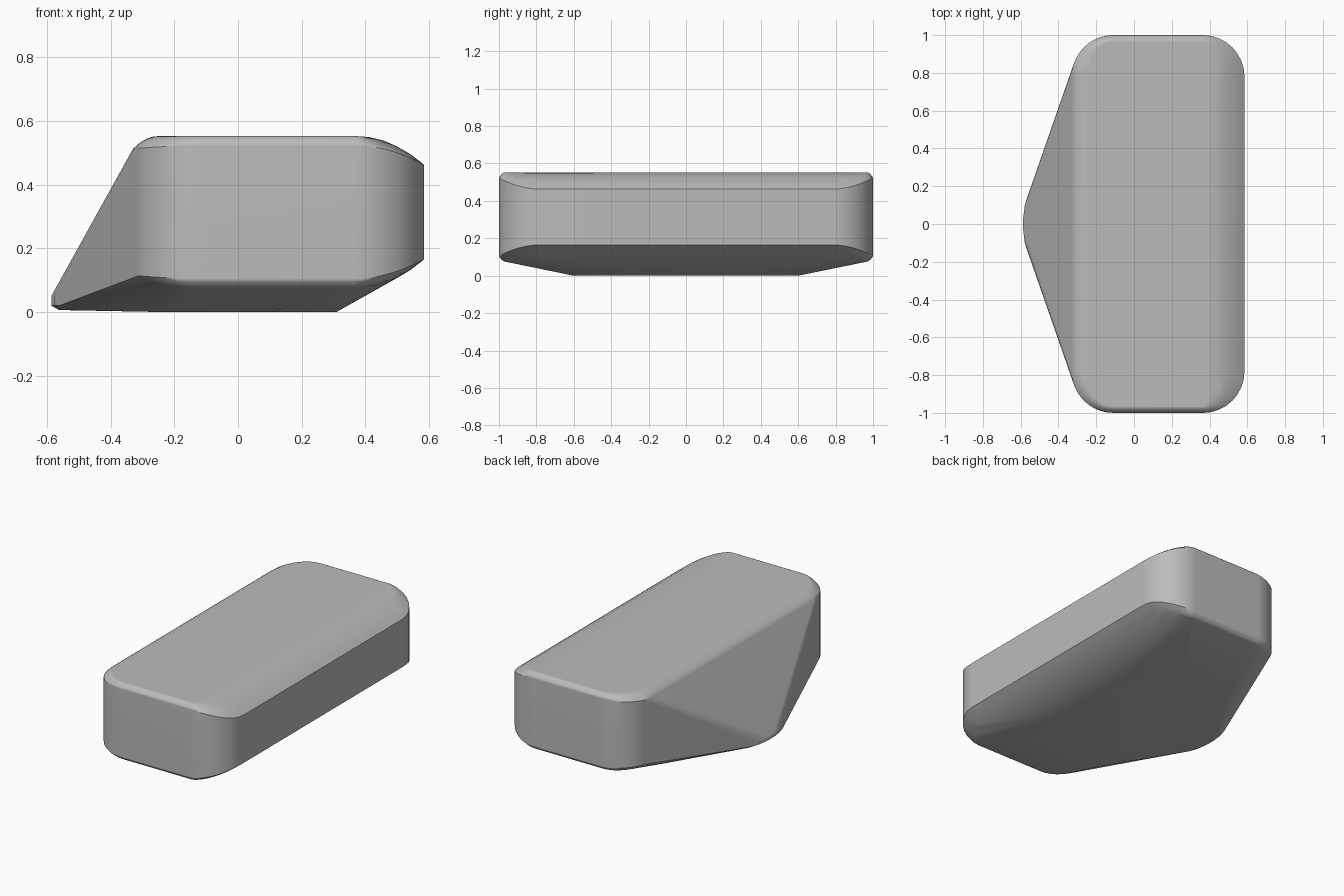
import bpy, bmesh, math

cube = bpy.data.objects.get("Cube")
if cube:
    bpy.data.objects.remove(cube)

grey = bpy.data.materials.new("plain grey")
grey.use_nodes = True
colour = (0.5, 0.5, 0.5, 1)
grey.diffuse_color = colour
grey.node_tree.nodes["Principled BSDF"].inputs["Base Color"].default_value = colour

BACK, FRONT, END = -0.33, 0.585, 1.0
TOP, BASE, RADIUS, STEPS = 0.553, 0.075, 0.22, 8


def outline():
    """Rounded rectangle as positions with outward directions."""
    for quarter in range(4):
        for i in range(STEPS + 1):
            a = math.pi / 2 * (quarter + i / STEPS)
            nx, ny = math.cos(a), math.sin(a)
            sx = FRONT - RADIUS if quarter in (0, 3) else BACK + RADIUS
            sy = (END - RADIUS) * (1 if quarter < 2 else -1)
            yield sx + RADIUS * nx, sy + RADIUS * ny, nx, ny


def body_points():
    """Block with a wide crown along +x and tight edges elsewhere."""
    for x, y, nx, ny in outline():
        width = 0.21 if nx > 0 else 0.08
        drop = (0.09 if nx > 0 else 0.04) * nx * nx + 0.03 * ny * ny
        for i in range(6):
            u = i / 5
            px = x - width * nx * (1 - u)
            py = y - 0.035 * ny * (1 - u)
            yield px, py, TOP - drop * u * u
            yield px, py, BASE + drop * u * u


def keel_points():
    """Pointed lower nose on -x and the flat underside."""
    for side in (-1, 1):
        for y, x in ((0.03, -0.587), (0.1, -0.578), (0.15, -0.562)):
            yield x, side * y, 0.05
            yield x, side * y, 0.02
            yield x + 0.025, side * y, 0.006
        for x, y in ((0.31, 0.28), (0.1, 0.6), (-0.25, 0.6)):
            yield x, side * y, 0


# Wrap the block and keel in one convex shell
bm = bmesh.new()
for p in [*body_points(), *keel_points()]:
    bm.verts.new(p)
bmesh.ops.remove_doubles(bm, verts=bm.verts, dist=0.002)
bmesh.ops.convex_hull(bm, input=bm.verts)
bmesh.ops.delete(bm, geom=[v for v in bm.verts if not v.link_faces], context="VERTS")
bmesh.ops.dissolve_limit(bm, angle_limit=math.radians(1), verts=bm.verts, edges=bm.edges)
bmesh.ops.recalc_face_normals(bm, faces=bm.faces)
mesh = bpy.data.meshes.new("rounded_shell")
bm.to_mesh(mesh)
bm.free()
mesh.materials.append(grey)
shell = bpy.data.objects.new("rounded_shell", mesh)
bpy.context.collection.objects.link(shell)

# Soft shading that keeps the broad faces flat
bpy.context.view_layer.objects.active = shell
shell.select_set(True)
bpy.ops.object.shade_smooth_by_angle(angle=math.radians(35))
weighted = shell.modifiers.new("flat_faces", "WEIGHTED_NORMAL")
weighted.keep_sharp = True
